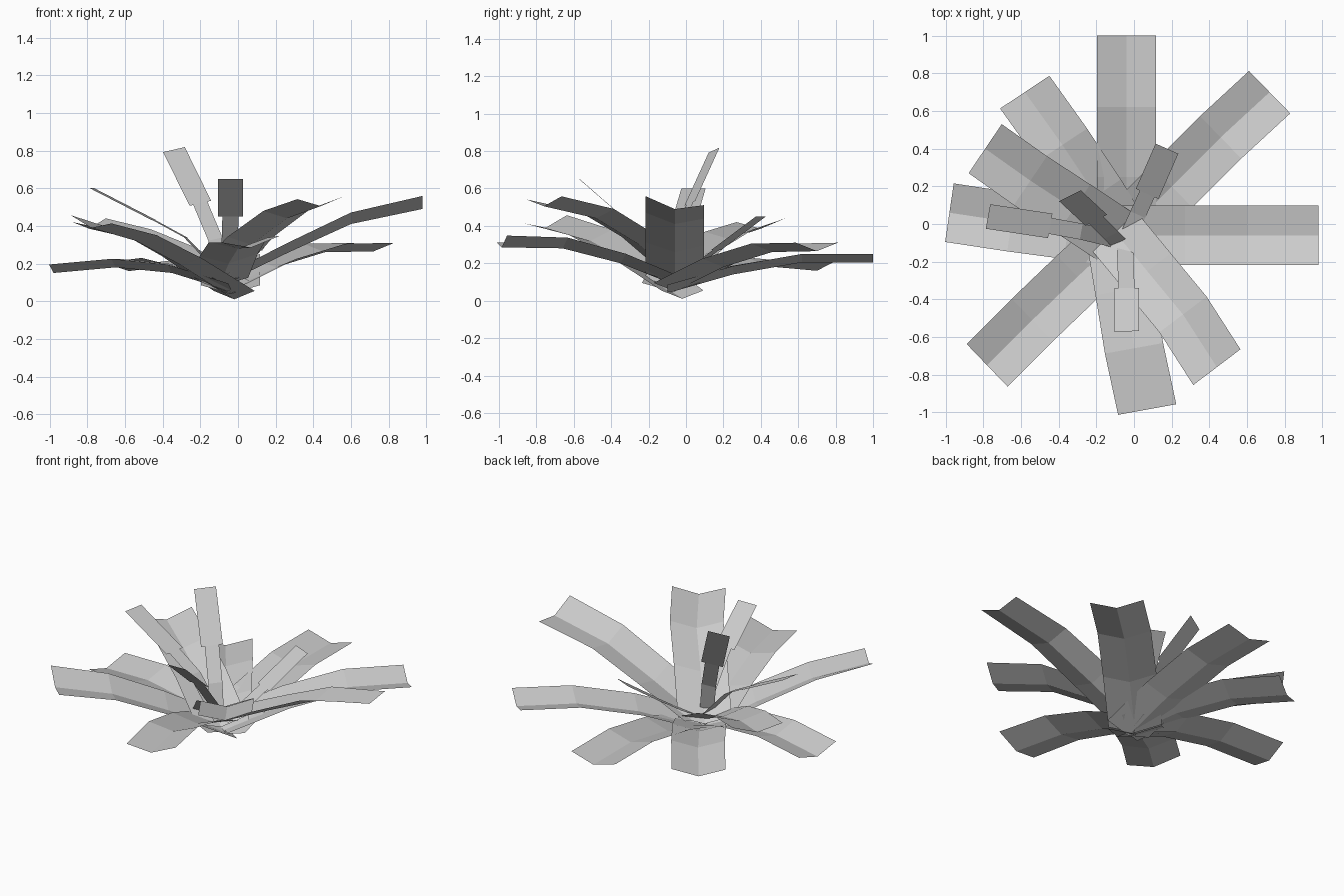
import bpy, bmesh
from mathutils import Vector

cube = bpy.data.objects.get("Cube")
if cube:
    bpy.data.objects.remove(cube, do_unlink=True)

grey = bpy.data.materials.new("pale_grey")
grey.use_nodes = True
grey.diffuse_color = (0.6, 0.6, 0.6, 1)
grey.node_tree.nodes["Principled BSDF"].inputs["Base Color"].default_value = (0.6, 0.6, 0.6, 1)


def side_of(path):
    """Level direction to the right of a leaf, seen from its base."""
    run = Vector(path[-1]) - Vector(path[0])
    return Vector((run.y, -run.x, 0)).normalized()


def strip(bm, path, side, half, fold=0.0, roll=0.0):
    """Row of quads along a path; fold > 0 gives a V-shaped channel."""
    rows = []
    for i, p in enumerate(path):
        p = Vector(p)
        tilt = roll * i / (len(path) - 1)
        row = [p - side * half + Vector((0, 0, fold - tilt))]
        if fold:
            row.append(p)
        row.append(p + side * half + Vector((0, 0, fold + tilt)))
        rows.append([bm.verts.new(v) for v in row])
    for a, b in zip(rows, rows[1:]):
        for j in range(len(a) - 1):
            bm.faces.new((a[j], a[j + 1], b[j + 1], b[j]))


def finish(bm, name):
    mesh = bpy.data.meshes.new(name)
    bm.to_mesh(mesh)
    bm.free()
    mesh.materials.append(grey)
    bpy.context.collection.objects.link(bpy.data.objects.new(name, mesh))


def broad_leaf(name, path, roll=0.0):
    bm = bmesh.new()
    strip(bm, path, side_of(path), 0.157, 0.045, roll)
    finish(bm, name)


def young_leaf(name, path, side=None):
    """Flat leaf: narrow stem, then a wider blade on the last span."""
    bm = bmesh.new()
    side = side or side_of(path)
    strip(bm, path[:-1], side, 0.043)
    strip(bm, path[-2:], side, 0.066)
    finish(bm, name)


# Broad folded outer leaves, base to tip
broad_leaf("back_leaf", [(-.04, -.1, .04), (-.04, .25, .14), (-.04, .62, .205), (-.04, 1, .205)])
broad_leaf("back_left_leaf", [(-.06, -.06, .05), (.2, .2, .18), (.46, .46, .26), (.72, .7, .265)])
broad_leaf("left_leaf", [(-.06, -.06, .1), (.27, -.06, .26), (.6, -.06, .41), (.98, -.06, .49)], .024)
broad_leaf("front_left_leaf", [(-.12, -.02, .1), (.07, -.25, .3), (.26, -.48, .44), (.44, -.76, .505)], -.008)
broad_leaf("front_leaf", [(-.1, -.05, .08), (-.05, -.35, .2), (0, -.66, .28), (.07, -.985, .285)], -.018)
broad_leaf("front_right_leaf", [(-.02, -.02, .01), (-.3, -.28, .19), (-.54, -.51, .32), (-.78, -.75, .39)], .022)
broad_leaf("right_leaf", [(-.03, -.08, .05), (-.35, -.03, .15), (-.65, .01, .18), (-.98, .06, .15)])
broad_leaf("right_back_leaf", [(-.05, -.1, .08), (-.32, .08, .24), (-.55, .23, .33), (-.79, .4, .385)], .01)
broad_leaf("back_right_leaf", [(-.05, -.1, .05), (-.2, .15, .14), (-.38, .42, .185), (-.58, .7, .16)])

# Flat young leaves in the middle
young_leaf("front_young_leaf", [(-.05, -.08, .12), (-.045, -.2, .28), (-.04, -.34, .45), (-.04, -.57, .65)])
young_leaf("right_young_leaf", [(-.07, -.09, .12), (-.28, -.04, .34), (-.445, -.01, .43), (-.775, .04, .6)])
young_leaf("back_young_leaf", [(-.04, -.08, .12), (.02, .05, .19), (.07, .16, .27), (.175, .4, .45)])
young_leaf("upright_young_leaf", [(-.08, -.1, .15), (-.12, -.06, .33), (-.2, .02, .52), (-.34, .15, .805)],
           Vector((.87, .44, .2)))
